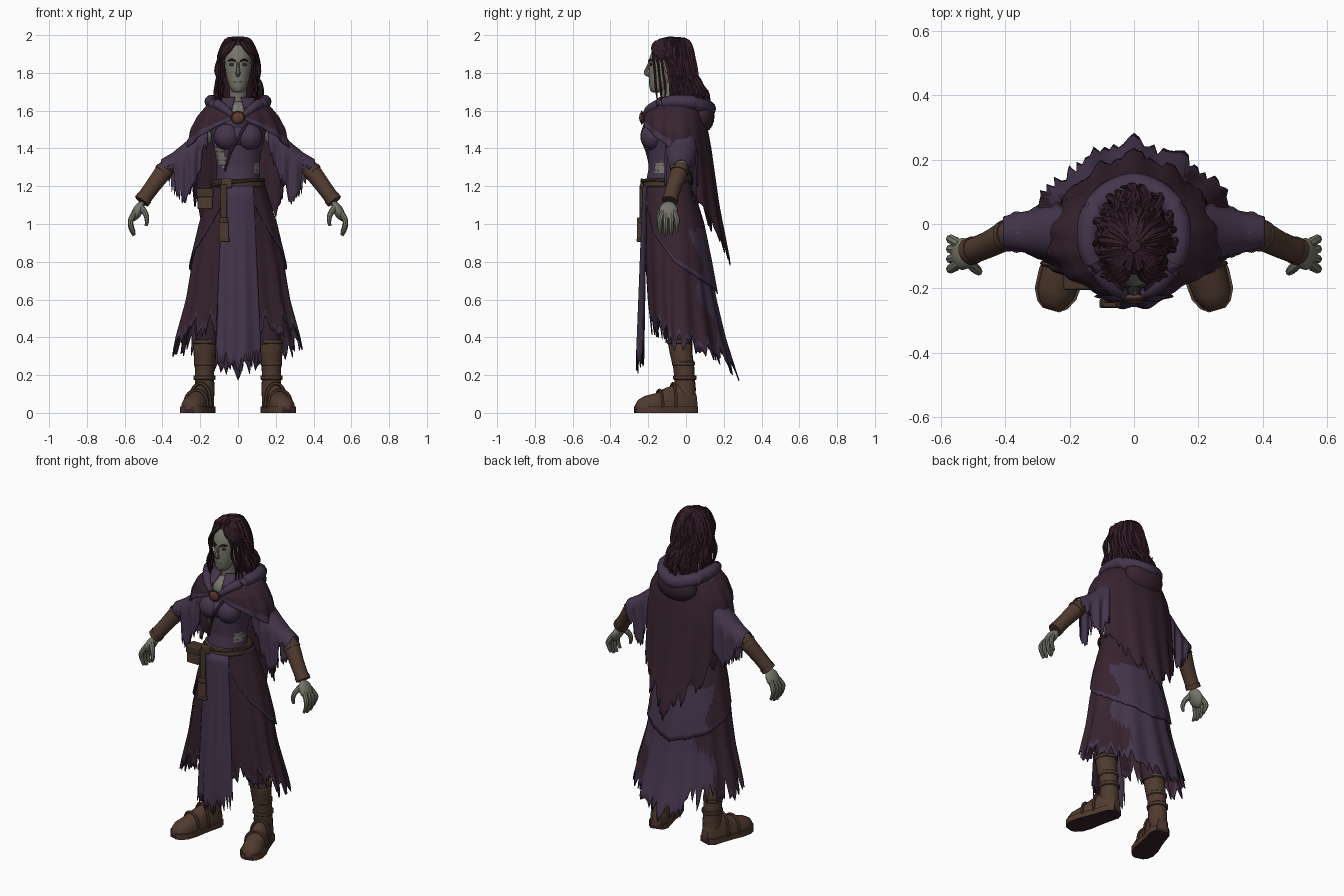
import bpy, bmesh, math, random
from mathutils import Vector, Matrix

if "Cube" in bpy.data.objects:
    bpy.data.objects.remove(bpy.data.objects["Cube"])
rng = random.Random(4)
COLOURS = {"purple_cloth": (.058, .036, .072), "maroon_cloth": (.039, .017, .028), "leather": (.08, .043, .028),
           "dark_leather": (.056, .035, .022), "skin": (.182, .18, .143), "hair": (.034, .0125, .021),
           "sole": (.035, .016, .022), "brooch": (.105, .046, .028), "dark_face": (.035, .03, .028)}
MATS = {key: bpy.data.materials.new(key) for key in COLOURS}
for key, c in COLOURS.items():
    MATS[key].diffuse_color = (*c, 1)

def finish(name, bm, *mats):
    bmesh.ops.recalc_face_normals(bm, faces=bm.faces[:])
    me = bpy.data.meshes.new(name)
    bm.to_mesh(me)
    for m in mats:
        me.materials.append(MATS[m])
    ob = bpy.data.objects.new(name, me)
    bpy.context.collection.objects.link(ob)
    return ob

def table(rows, x):
    """Interpolate rows of (key, values...) at key x."""
    for a, b in zip(rows, rows[1:]):
        if x <= b[0]:
            t = max(0, (x - a[0]) / (b[0] - a[0]))
            return [p + (q - p) * t for p, q in zip(a[1:], b[1:])]
    return rows[-1][1:]

def skin(name, rings, *mats, rule=None):
    """Join closed rings of points into a capped surface."""
    bm = bmesh.new()
    vs = [[bm.verts.new(p) for p in r] for r in rings]
    for a, b in zip(vs, vs[1:]):
        for k in range(len(a)):
            f = bm.faces.new((a[k - 1], a[k], b[k], b[k - 1]))
            f.material_index = rule(f.calc_center_median()) if rule else 0
    bm.faces.new(vs[0])
    bm.faces.new(vs[-1])
    return finish(name, bm, *mats)

def loft(name, rows, *mats, cx=0, n=28, rule=None):
    """Upright ellipses from rows of (z, cy, rx, ry)."""
    turn = [2 * math.pi * k / n for k in range(n)]
    return skin(name, [[(cx + rx * math.sin(a), cy - ry * math.cos(a), z) for a in turn] for z, cy, rx, ry in rows], *mats, rule=rule)

def tube(name, pts, radii, mat, n=8, sub=4, side=1):
    """Smooth round tube through points, with a radius at each."""
    p = [Vector((x * side, y, z)) for x, y, z in pts]
    line, rad, rings = [], [], []
    for i in range(len(p) - 1):
        a, b, c, d = p[max(i - 1, 0)], p[i], p[i + 1], p[min(i + 2, len(p) - 1)]
        for j in range(sub + (i == len(p) - 2)):
            t = j / sub
            line.append(.5 * (2 * b + (c - a) * t + (2 * a - 5 * b + 4 * c - d) * t * t + (3 * b - a - 3 * c + d) * t ** 3))
            rad.append(radii[i] + (radii[i + 1] - radii[i]) * t)
    for i, q in enumerate(line):
        tan = (line[min(i + 1, len(line) - 1)] - line[max(i - 1, 0)]).normalized()
        u = tan.cross(Vector((0, 1, 0)) if abs(tan.y) < .85 else Vector((0, 0, 1))).normalized()
        w = tan.cross(u)
        rings.append([q + rad[i] * (u * math.cos(2 * math.pi * k / n) + w * math.sin(2 * math.pi * k / n)) for k in range(n)])
    return skin(name, rings, mat)

def ball(name, loc, scale, mat, roll=0, seg=20):
    bm = bmesh.new()
    m = Matrix.Translation(loc) @ Matrix.Rotation(roll, 4, 'Y') @ Matrix.Diagonal((*scale, 1))
    bmesh.ops.create_uvsphere(bm, u_segments=seg, v_segments=seg // 2, radius=1, matrix=m)
    return finish(name, bm, mat)

def box(name, loc, size, mat, bevel=.006):
    bm = bmesh.new()
    bmesh.ops.create_cube(bm, size=1, matrix=Matrix.Translation(loc) @ Matrix.Diagonal((*size, 1)))
    mod = finish(name, bm, mat).modifiers.new("Bevel", 'BEVEL')
    mod.width, mod.segments = bevel, 2

def sheet(name, f, nu, nv, rule):
    """Cloth grid from f(column, v); rule(centre, column, v) picks purple 0 or maroon 1."""
    bm = bmesh.new()
    g = [[bm.verts.new(f(i, j / nv)) for j in range(nv + 1)] for i in range(nu + 1)]
    for i in range(nu):
        for j in range(nv):
            fa = bm.faces.new((g[i][j], g[i + 1][j], g[i + 1][j + 1], g[i][j + 1]))
            fa.material_index = rule(fa.calc_center_median(), i, (j + .5) / nv)
    mod = finish(name, bm, "purple_cloth", "maroon_cloth").modifiers.new("Thickness", 'SOLIDIFY')
    mod.thickness, mod.offset = .006, 0

def tatter(n, amp):
    return [amp * (rng.random() ** 2 + (.25 if i % 2 else 0)) for i in range(n + 1)]

def round_cloth(name, rows, cy, a0, top, hem, nu, nv, amp, fold, rule, torn=0):
    """Cloth round the body from a0 to 360-a0 degrees (0 is front), rows (z, rx, front y, back y), torn past an angle."""
    rag = tatter(nu, amp)
    angs = [a0 + (360 - 2 * a0) * i / nu for i in range(nu + 1)]
    def f(i, v):
        a, side = math.radians(angs[i]), min(angs[i], 360 - angs[i])
        z = top + (table(hem, side)[0] + rag[i] * min(1, max(0, (side - torn) / 25)) - top) * v
        rx, yf, yb = table(rows, z)
        k, c = 1 + fold * v * math.cos(a * 14), -math.cos(a)
        return (rx * k * math.sin(a), cy + c * k * ((yb - cy) if c > 0 else (cy - yf)), z)
    sheet(name, f, nu, nv, lambda c, i, v: rule(c, min(angs[i], 360 - angs[i]), v))

# Skirt layers
SKIRT = [(.15, .37, -.17, .275), (.4, .325, -.185, .2), (.6, .272, -.207, .155), (.8, .24, -.218, .12),
         (1, .192, -.222, .08), (1.1, .16, -.222, .05), (1.22, .122, -.212, .01)]
round_cloth("underskirt", SKIRT, -.06, 12, 1.21, [(12, .42), (40, .4), (65, .38), (90, .3), (130, .29), (180, .17)], 132, 24,
            .12, .035, lambda c, a, v: 0 if v > .96 or (a > 136 + 14 * math.sin(c.z * 14 + c.x * 9) and c.z < .9) else 1)
OVER = [(z, rx + .014, yf - .008, yb + .014) for z, rx, yf, yb in SKIRT]
round_cloth("overskirt", OVER, -.06, 22, 1.215, [(22, 1.15), (32, 1.08), (50, .95), (90, .79), (130, .7), (180, .63)], 96, 20,
            .008, .012, lambda c, a, v: 0 if v > .93 or (a > 125 + 10 * math.sin(c.z * 18) and c.z < .97) else 1)
panel_rag = tatter(30, .1)
def panel(i, v):
    u, w = i / 15 - 1, .08 + .042 * v
    z = 1.2 + (.2 + .05 * abs(u) + panel_rag[i] - 1.2) * v
    return (u * w, -.228 - .032 * v + (.02 + .022 * v) * u * u + .006 * v * math.cos(u * 9), z)
sheet("front_panel", panel, 30, 16, lambda c, i, v: 0)

# Bodice, with jagged torn patches at the waist
BODY = [(1.18, -.1, .122, .112), (1.24, -.1, .116, .108), (1.3, -.097, .113, .1), (1.38, -.093, .122, .108),
        (1.44, -.09, .138, .115), (1.51, -.085, .15, .115), (1.58, -.075, .145, .1), (1.63, -.07, .09, .07)]
def torn(c):
    wob = .35 * math.sin(c.z * 260) + .25 * math.sin(c.x * 330)
    left = math.hypot((c.x + .092 + .3 * (c.z - 1.36)) / .02, (c.z - 1.36) / .05)
    return int(c.y < -.09 and min(left, math.hypot((c.x - .1) / .014, (c.z - 1.3) / .026)) + wob < 1)
loft("bodice", [(1.18 + .009 * k, *table(BODY, 1.18 + .009 * k)) for k in range(51)], "purple_cloth", "skin", n=96, rule=torn)
ball("bust_middle", (0, -.165, 1.465), (.095, .062, .06), "purple_cloth")
for s in (-1, 1):
    ball("bust", (s * .06, -.176, 1.462), (.07, .066, .07), "purple_cloth")
tube("bodice_fold", [(.05, -.212, 1.54), (.005, -.234, 1.46), (-.04, -.205, 1.38), (-.07, -.185, 1.28)], [.008] * 3 + [.006], "purple_cloth")
ball("chest_skin", (0, -.135, 1.585), (.075, .07, .065), "skin")
tube("neck", [(0, -.075, 1.57), (0, -.085, 1.66), (0, -.1, 1.77)], [.06, .045, .045], "skin", n=16)

# Cape, hood and brooch
CAPE = [(.8, .25, -.2, .225), (1.1, .265, -.215, .17), (1.4, .268, -.225, .13), (1.5, .25, -.232, .112),
        (1.57, .214, -.228, .1), (1.62, .17, -.2, .085), (1.67, .085, -.14, .04)]
round_cloth("cape", CAPE, -.05, 10, 1.67, [(10, 1.55), (30, 1.51), (55, 1.455), (80, 1.4), (105, 1.16), (140, .95), (180, .78)], 120, 24,
            .11, .03, lambda c, a, v: 0 if (a < 92 and v > .84) or c.z > 1.62 else 1, torn=85)
half = [(.03, -.218, 1.575), (.08, -.185, 1.615), (.135, -.09, 1.645), (.135, .015, 1.645), (.085, .085, 1.625)]
tube("hood_rim", [(-x, y, z) for x, y, z in half] + [(0, .115, 1.61)] + half[::-1],
     [.014, .024, .034, .038, .04, .044, .04, .038, .034, .024, .014], "purple_cloth", n=12)
ball("hood_bag", (0, .085, 1.57), (.13, .066, .088), "maroon_cloth")
ball("brooch", (0, -.232, 1.563), (.034, .016, .032), "brooch")
tube("brooch_rim", [(.034 * math.sin(k * math.pi / 6), -.234, 1.563 + .032 * math.cos(k * math.pi / 6)) for k in range(13)],
     [.005] * 13, "dark_leather", sub=2)

# Head and face
loft("head", [(1.695, -.15, .018, .025), (1.705, -.147, .034, .042), (1.73, -.14, .047, .055), (1.77, -.125, .06, .072),
              (1.82, -.115, .068, .082), (1.88, -.11, .072, .084), (1.93, -.1, .062, .074), (1.96, -.09, .04, .05)], "skin")
tube("nose", [(0, -.19, 1.86), (0, -.204, 1.825), (0, -.211, 1.8), (0, -.192, 1.787)], [.007, .009, .013, .01], "skin")
ball("mouth", (0, -.19, 1.752), (.022, .006, .005), "dark_face", seg=12)
for s in (-1, 1):
    ball("eye", (s * .03, -.186, 1.845), (.018, .006, .009), "dark_face", seg=12)
    tube("brow", [(.012, -.197, 1.86), (.032, -.191, 1.87), (.052, -.176, 1.864)], [.004, .006, .003], "hair", side=s)
    ball("ear", (s * .074, -.092, 1.825), (.014, .022, .032), "skin", seg=12)

# Hair: swept back over a base shape, in wavy locks
ball("hair_cap", (0, -.068, 1.9), (.086, .105, .09), "hair")
loft("hair_back", [(1.9, -.035, .078, .072), (1.8, -.015, .08, .06), (1.7, .008, .085, .055), (1.6, .035, .06, .045)], "hair")
for k in range(40):
    a = math.radians(66 + 228 * (k + .5) / 40)
    sx, cy = math.sin(a), -math.cos(a)
    back, end = max(0, cy), 1.61 + rng.uniform(-.02, .1)
    j = [rng.uniform(-.02, .02) for _ in range(6)]
    tube("hair_lock", [(.02 * sx, -.07 + .02 * cy, 1.985), (.062 * sx, -.068 + .078 * cy, 1.962 + j[5] / 3), (.09 * sx + j[0] / 2, -.068 + .104 * cy, 1.89),
                       (.096 * sx + j[1], -.052 + .096 * cy + j[2] / 2, 1.81), (.108 * sx - j[1], -.045 + .1 * cy + .02 * back - j[2] / 2, 1.74),
                       (.11 * sx + j[3], -.04 + .1 * cy + .04 * back + j[4], 1.68), (.1 * sx + j[5], -.035 + .095 * cy + .06 * back, end)],
         [.006, .014, .015, .014, .012, .01, .003], "hair", n=6, sub=3)
for s in (-1, 1):
    for k in range(6):
        tube("swept_lock", [(.004 + .004 * k, -.09 + .004 * k, 1.985), (.02 + .009 * k, -.155 + .008 * k, 1.962), (.05 + .006 * k, -.172 + .014 * k, 1.92),
                            (.082 + .002 * k, -.13 + .012 * k, 1.885), (.09, -.07 + .008 * k, 1.85), (.09, -.03, 1.79)],
             [.008, .013, .013, .012, .011, .006], "hair", n=6, side=s)
    for k in range(3):
        tube("loose_strand", [(.045, -.175, 1.935), (.078 + .006 * k, -.172 + .02 * k, 1.87), (.074 + .012 * k, -.165 + .022 * k, 1.8),
                              (.098, -.16 + .025 * k, 1.73), (.085 + .01 * k, -.15 + .02 * k, 1.64)], [.008, .008, .007, .008, .002], "hair", n=6, side=s)

# Arms, sleeves split at the front, bracers and hands
for s in (-1, 1):
    tube("arm", [(.15, -.03, 1.49), (.26, -.03, 1.385), (.37, -.03, 1.315), (.5, -.085, 1.13)], [.045, .035, .036, .026], "skin", n=12, side=s)
    rag = tatter(36, .08)
    def sleeve(i, v, s=s, rag=rag):
        u, t = i / 36, 2 * v - 1
        top, hang, w = table([(0, 1.54, .15, .07), (.3, 1.475, .3, .078), (.48, 1.43, .34, .074), (.75, 1.376, .22, .06), (1, 1.34, .06, .046)], u)
        if t < 0 and u > .7:
            hang *= .5
        arc = min(1, abs(t) / .4)
        drop = max(0, (abs(t) - .4) / .6) * max(.012, hang - w - rag[i])
        y = w * math.sin(arc * math.pi / 2) * (1 + .12 * math.sin(u * 24) * (abs(t) > .4))
        return (s * (.16 + .245 * u), -.025 + math.copysign(y, t), top - w * (1 - math.cos(arc * math.pi / 2)) - drop)
    sheet("sleeve", sleeve, 36, 20, lambda c, i, v: 0)
    tube("bracer", [(.372, -.03, 1.302), (.405, -.04, 1.262), (.455, -.065, 1.195), (.51, -.087, 1.12)], [.045, .046, .041, .039], "leather", n=14, side=s)
    for p, q, r in (((.388, -.034, 1.284), (.4, -.038, 1.27), .05), ((.495, -.08, 1.14), (.51, -.086, 1.12), .043)):
        tube("bracer_band", [p, q], [r, r], "leather", n=14, sub=1, side=s)
    ball("palm", (s * .532, -.093, 1.068), (.027, .05, .058), "skin", roll=-s * .5)
    for k in range(4):
        y, dz = -.138 + .03 * k, (.01, 0, .004, .02)[k]
        tube("finger", [(.54, y * .6 - .035, 1.07), (.566, y, 1.025), (.567, y, .98 + dz), (.55, y, .938 + dz)], [.015, .015, .013, .008], "skin", side=s)
    tube("thumb", [(.515, -.115, 1.09), (.49, -.14, 1.055), (.482, -.148, 1.02), (.487, -.148, .99)], [.018, .015, .012, .007], "skin", side=s)

# Belt, pouch and hanging strap
loft("belt", [(1.195, -.1, .135, .125), (1.2, -.1, .139, .129), (1.232, -.1, .133, .125), (1.236, -.1, .128, .12)], "dark_leather")
tube("belt_cord", [(.137 * math.sin(k * math.pi / 8), -.1 - .13 * math.cos(k * math.pi / 8), 1.215 + .018 * math.sin(k * math.pi / 8 + .6))
                   for k in range(17)], [.009] * 17, "leather", sub=2)
for name, loc, size, mat in (
        ("buckle", (-.06, -.232, 1.215), (.055, .02, .05), "leather"), ("hanging_strap", (-.075, -.236, 1.1), (.035, .018, .22), "dark_leather"),
        ("strap_end", (-.075, -.246, .96), (.052, .026, .1), "leather"), ("strap_tip", (-.075, -.246, .915), (.064, .03, .022), "dark_leather"),
        ("strap_knot", (-.075, -.245, 1.02), (.045, .028, .03), "dark_leather"), ("pouch", (-.175, -.163, 1.13), (.08, .07, .1), "leather"),
        ("pouch_flap", (-.175, -.166, 1.165), (.088, .076, .045), "dark_leather")):
    box(name, loc, size, mat)

# Legs and boots
D, W, heel = Vector((.28, -.96, 0)), Vector((.96, .28, 0)), Vector((.165, .052, 0))
FOOT = [(0, .03, .1), (.03, .05, .15), (.1, .052, .155), (.16, .056, .135), (.22, .064, .105), (.28, .06, .09), (.315, .042, .07), (.332, .02, .045)]
for s in (-1, 1):
    flip = Vector((s, 1, 1))
    loft("trouser_leg", [(.36, -.035, .056, .056), (.43, -.038, .066, .064), (.6, -.05, .07, .07), (.8, -.06, .075, .08)], "maroon_cloth", cx=s * .165, n=18)
    loft("boot_shaft", [(.06, .0, .05, .05), (.13, -.004, .053, .056), (.19, -.008, .05, .054), (.24, -.012, .052, .056), (.31, -.025, .058, .06),
                        (.375, -.035, .06, .062), (.385, -.035, .054, .056)], "leather", cx=s * .177, n=20)
    arch = [(math.cos(k * math.pi / 9), max(0, math.sin(k * math.pi / 9)) ** .75) for k in range(18)]
    skin("boot_foot", [[(heel + D * d + W * w * c + Vector((0, 0, .02 + (h - .02) * e))) * flip for c, e in arch] for d, w, h in FOOT], "leather")
    skin("boot_sole", [[(heel + D * d + W * e * (w + .007) + Vector((0, 0, z))) * flip for e, z in ((-1, 0), (1, 0), (1, .034), (-1, .034))]
                       for d, w, h in FOOT], "sole", "leather", rule=lambda c: int(c.z > .01))
    for d, w, h in ((.125, .058, .156), (.2, .064, .12)):
        tube("boot_strap", [heel + D * d + W * w * c + Vector((0, 0, .025 + (h - .025) * e)) for c, e in arch[:10]],
             [.009] * 10, "leather", n=6, sub=2, side=s)
    for z, cy, r in ((.175, -.006, .055), (.25, -.013, .053), (.365, -.034, .06)):
        loft("boot_band", [(z, cy, r, r + .003), (z + .004, cy, r + .004, r + .007), (z + .02, cy, r + .004, r + .007), (z + .024, cy, r, r + .003)],
             "leather", cx=s * .177, n=20)

# Smooth shading with sharp edges kept
bpy.ops.object.select_all(action='SELECT')
bpy.context.view_layer.objects.active = bpy.context.selected_objects[0]
bpy.ops.object.shade_smooth_by_angle(angle=math.radians(40))

for m in bpy.data.materials:
    if m.users and not m.is_grease_pencil:
        m.use_nodes = True
        m.node_tree.nodes["Principled BSDF"].inputs["Base Color"].default_value = m.diffuse_color
